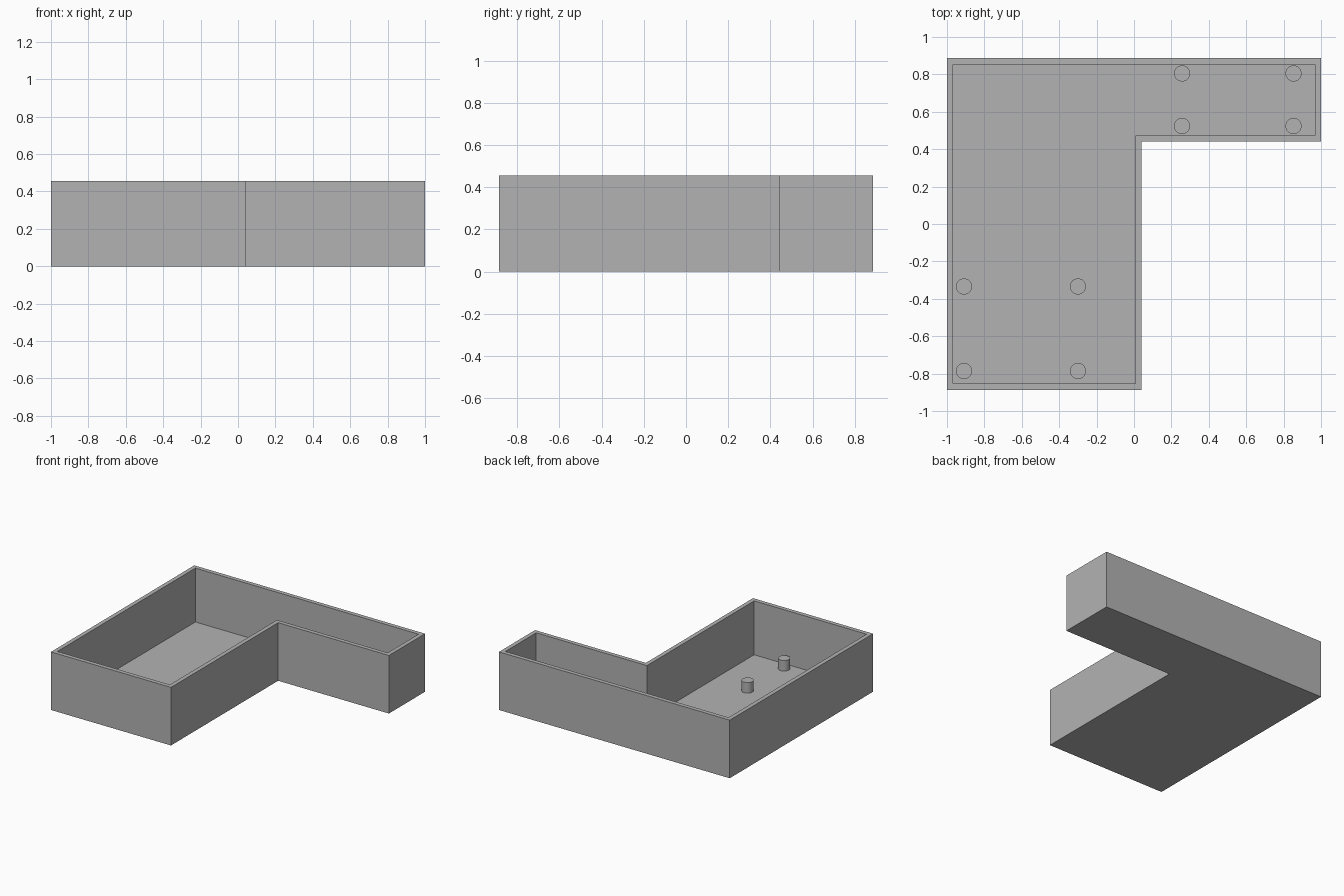
import bpy
import bmesh

if "Cube" in bpy.data.objects:
    bpy.data.objects.remove(bpy.data.objects["Cube"], do_unlink=True)

HEIGHT, WALL, FLOOR = 0.455, 0.033, 0.033
HALF_X, HALF_Y = 1.0, 0.887
NOTCH_X, NOTCH_Y = 0.04, 0.44
POST_RADIUS, POST_HEIGHT = 0.043, 0.083

grey = bpy.data.materials.new("plain_grey")
grey.use_nodes = True
colour = (0.45, 0.45, 0.45, 1)
grey.diffuse_color = colour
grey.node_tree.nodes["Principled BSDF"].inputs["Base Color"].default_value = colour


def add_object(name, bm):
    mesh = bpy.data.meshes.new(name)
    bmesh.ops.recalc_face_normals(bm, faces=bm.faces)
    bm.to_mesh(mesh)
    bm.free()
    mesh.materials.append(grey)
    obj = bpy.data.objects.new(name, mesh)
    bpy.context.collection.objects.link(obj)
    return obj


def l_outline(inset):
    """L-shaped outline, moved inwards by inset."""
    left, right = -HALF_X + inset, HALF_X - inset
    front, back = -HALF_Y + inset, HALF_Y - inset
    nx, ny = NOTCH_X - inset, NOTCH_Y + inset
    return [(left, front), (nx, front), (nx, ny),
            (right, ny), (right, back), (left, back)]


# Open L-shaped tray: outer wall, rim, inner wall, with floor and underside
bm = bmesh.new()
rings = [[bm.verts.new((x, y, z)) for x, y in l_outline(inset)]
         for inset, z in ((0, 0), (0, HEIGHT), (WALL, HEIGHT), (WALL, FLOOR))]
for low, high in zip(rings, rings[1:]):
    for i in range(len(low)):
        j = (i + 1) % len(low)
        bm.faces.new((low[i], low[j], high[j], high[i]))
bm.faces.new(rings[0][::-1])
bm.faces.new(rings[-1])
add_object("tray", bm)

# Mounting posts, four in each arm of the tray
post_groups = {"back_post": ((0.257, 0.853), (0.524, 0.805)),
               "front_post": ((-0.909, -0.30), (-0.786, -0.334))}
for name, (xs, ys) in post_groups.items():
    for x in xs:
        for y in ys:
            bm = bmesh.new()
            bmesh.ops.create_cone(bm, cap_ends=True, segments=32, radius1=POST_RADIUS,
                                  radius2=POST_RADIUS, depth=POST_HEIGHT)
            post = add_object(name, bm)
            post.location = (x, y, FLOOR + POST_HEIGHT / 2)
            bpy.ops.object.select_all(action="DESELECT")
            post.select_set(True)
            bpy.context.view_layer.objects.active = post
            bpy.ops.object.shade_smooth_by_angle()
